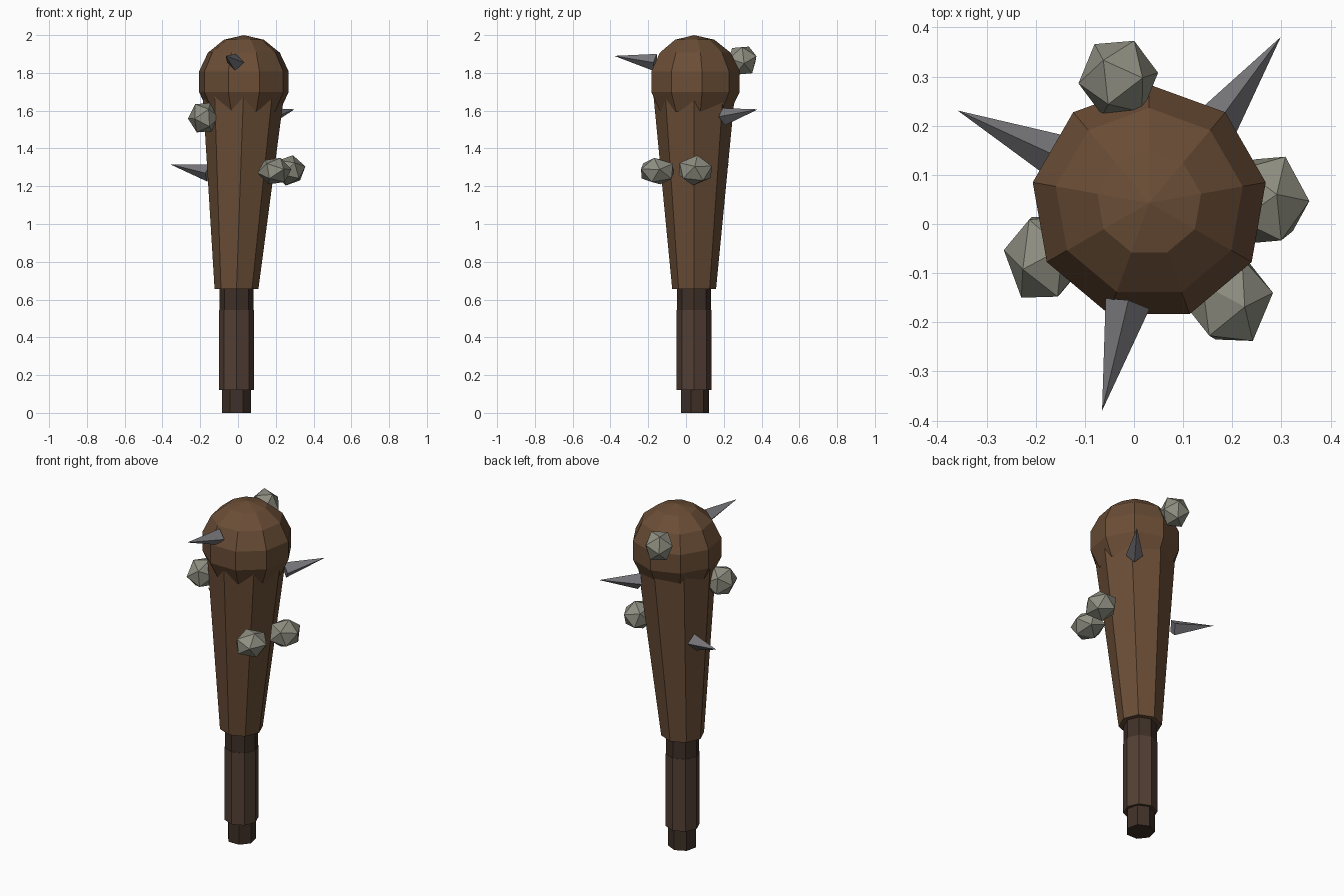
import bpy, bmesh, math, random
from mathutils import Vector, Euler

if "Cube" in bpy.data.objects:
    bpy.data.objects.remove(bpy.data.objects["Cube"])

random.seed(4)


def material(name, rgb):
    m = bpy.data.materials.new(name)
    m.diffuse_color = (*rgb, 1)
    m.use_nodes = True
    m.node_tree.nodes["Principled BSDF"].inputs["Base Color"].default_value = m.diffuse_color
    return m


WOOD = material("wood", (0.145, 0.075, 0.037))
GRIP = material("grip", (0.085, 0.05, 0.034))
DARK = material("dark_wood", (0.05, 0.03, 0.021))
STONE = material("stone", (0.27, 0.27, 0.22))
METAL = material("metal", (0.19, 0.185, 0.2))


def finish(bm, name, mat):
    bmesh.ops.recalc_face_normals(bm, faces=bm.faces)
    mesh = bpy.data.meshes.new(name)
    bm.to_mesh(mesh)
    bm.free()
    mesh.materials.append(mat)
    bpy.context.collection.objects.link(bpy.data.objects.new(name, mesh))


def loft(name, mat, sides, rings):
    """Skin a stack of (x, y, z, radius) polygons, first corner towards +y."""
    bm = bmesh.new()
    loops = []
    for x, y, z, r in rings:
        angles = [math.pi / 2 + math.tau * i / sides for i in range(sides)]
        loops.append([bm.verts.new((x + r * math.cos(a), y + r * math.sin(a), z)) for a in angles])
    for lo, hi in zip(loops, loops[1:]):
        for i in range(sides):
            j = (i + 1) % sides
            bm.faces.new((lo[i], lo[j], hi[j], hi[i]))
    for loop, ring in ((loops[0], rings[0]), (loops[-1], rings[-1])):
        if ring[3] > 0:
            bm.faces.new(loop)
    bmesh.ops.remove_doubles(bm, verts=bm.verts, dist=0.0001)
    finish(bm, name, mat)


def stone(name, centre, half):
    """Randomly turned icosahedron fitted to a bounding box."""
    bm = bmesh.new()
    bmesh.ops.create_icosphere(bm, subdivisions=1, radius=1)
    turn = Euler([random.uniform(0, math.tau) for _ in range(3)]).to_matrix()
    for v in bm.verts:
        v.co = turn @ v.co
    size = [max(abs(v.co[k]) for v in bm.verts) for k in range(3)]
    for v in bm.verts:
        v.co = Vector([centre[k] + v.co[k] / size[k] * half[k] for k in range(3)])
    finish(bm, name, STONE)


def spike(name, base, tip, radius=0.046):
    """Four-sided pyramid from base centre to tip."""
    base, tip = Vector(base), Vector(tip)
    axis = tip - base
    bm = bmesh.new()
    bmesh.ops.create_cone(bm, cap_ends=True, segments=4, radius1=radius, radius2=0, depth=axis.length)
    turn = axis.to_track_quat('Z', 'Y')
    for v in bm.verts:
        v.co = turn @ v.co + (base + tip) / 2
    bmesh.ops.remove_doubles(bm, verts=bm.verts, dist=0.0001)
    finish(bm, name, METAL)


# Handle
X, Y = -0.008, 0.043
loft("pommel", DARK, 7, [(X, Y, 0, 0.078), (X, Y, 0.13, 0.078)])
loft("grip", GRIP, 8, [(X, Y, 0.12, 0.092), (X, Y, 0.545, 0.092)])
loft("collar", DARK, 8, [(X, Y, 0.545, 0.09), (X, Y, 0.66, 0.09)])

# Leaning tapered body
TX = 0.031
loft("club_body", WOOD, 8, [(X, Y, 0.655, 0.116), (TX, Y, 1.75, 0.222)])

# Rounded head: seven bands of nine sides
R, CZ = 0.247, 1.753
loft("club_head", WOOD, 9,
     [(TX, Y, CZ - R * math.cos(math.pi * k / 7), R * math.sin(math.pi * k / 7) if 0 < k < 7 else 0)
      for k in range(8)])

# Embedded stones
stone("stone_left", (-0.182, -0.067, 1.563), (0.083, 0.083, 0.078))
stone("stone_front", (0.193, -0.152, 1.28), (0.09, 0.086, 0.07))
stone("stone_right", (0.272, 0.049, 1.284), (0.085, 0.088, 0.08))
stone("stone_back", (-0.032, 0.297, 1.865), (0.081, 0.076, 0.074))

# Spikes
spike("spike_front", (-0.013, -0.162, 1.855), (-0.065, -0.38, 1.89))
spike("spike_left", (-0.155, 0.137, 1.27), (-0.359, 0.231, 1.316))
spike("spike_back", (0.165, 0.2, 1.568), (0.299, 0.381, 1.607))
